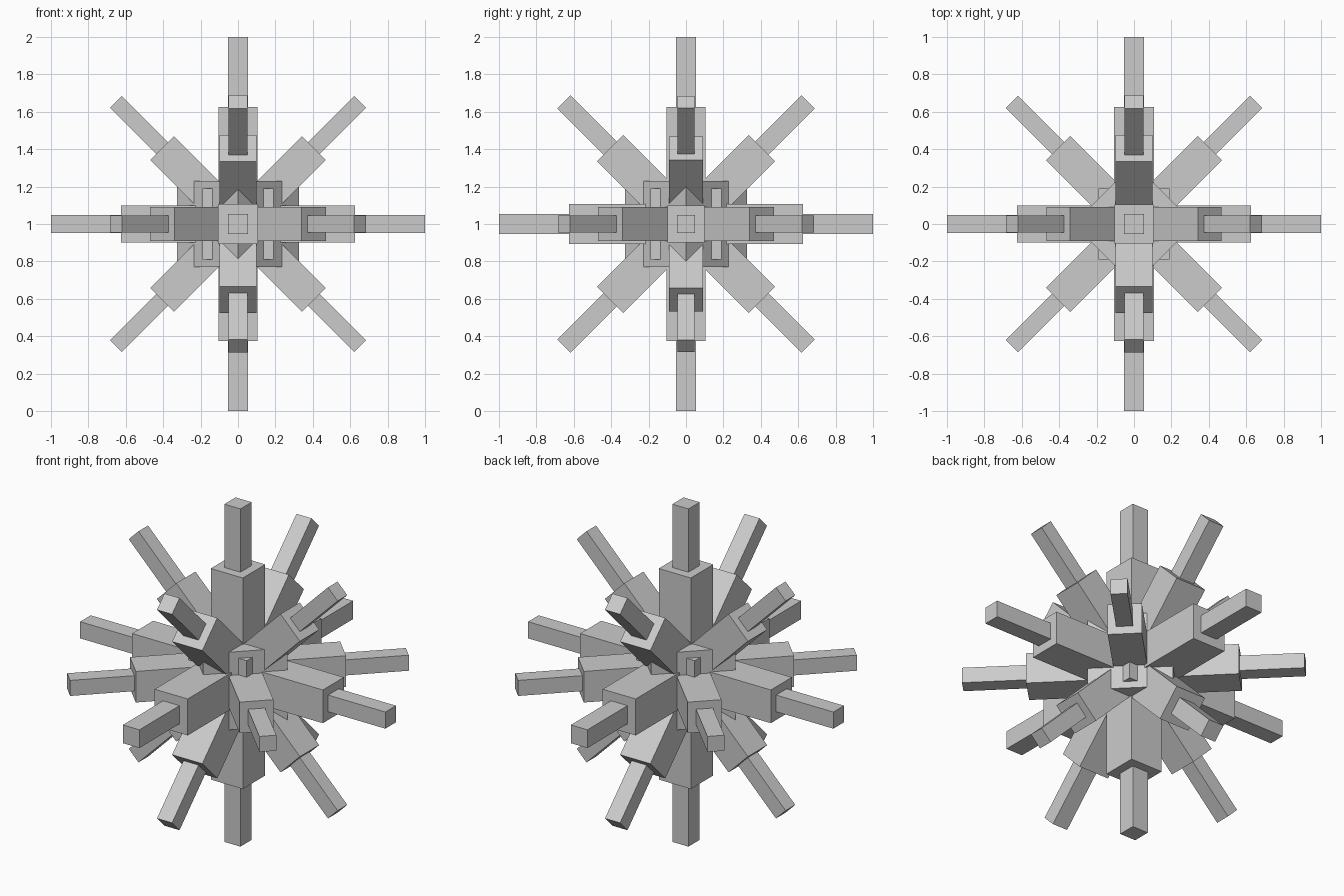
import bpy
from math import pi
from mathutils import Matrix, Vector

cube = bpy.data.objects.get("Cube")
if cube:
    bpy.data.objects.remove(cube, do_unlink=True)

grey = bpy.data.materials.new("light_grey")
grey.use_nodes = True
colour = (0.6, 0.6, 0.6, 1)
grey.diffuse_color = colour
grey.node_tree.nodes["Principled BSDF"].inputs["Base Color"].default_value = colour

CENTRE = Vector((0, 0, 1))


def box(name, half_size, rotation=Matrix.Identity(4)):
    """Box about the centre of the burst, with the given half sizes."""
    bpy.ops.mesh.primitive_cube_add(size=2)
    ob = bpy.context.object
    ob.name = name
    ob.data.transform(rotation @ Matrix.Diagonal((*half_size, 1)))
    ob.location = CENTRE
    ob.data.materials.append(grey)


def spike(name, rotation, thick_reach, thin_reach, half_width):
    """Thick bar through the centre with a thin bar showing at both ends."""
    box(name + "_thick_bar", (thick_reach, half_width, half_width), rotation)
    box(name + "_thin_bar", (thin_reach, half_width / 2, half_width / 2), rotation)


# Core: an upright cube and a larger one turned about the vertical
box("inner_core", (0.19, 0.19, 0.19))
box("turned_core", (0.23, 0.23, 0.23), Matrix.Rotation(pi / 4, 4, "Z"))

# Spikes along the three axes
turn_y = Matrix.Rotation(pi / 2, 4, "Z")
turn_z = Matrix.Rotation(pi / 2, 4, "Y")
spike("side_spike", Matrix.Identity(4), 0.625, 1, 0.0985)
spike("front_spike", turn_y, 0.625, 1, 0.108)
spike("upright_spike", turn_z, 0.625, 1, 0.105)

# Diagonal spikes, a crossed pair in each plane
for tag, angle in (("a", pi / 4), ("b", -pi / 4)):
    spike("level_diagonal_" + tag, Matrix.Rotation(angle, 4, "Z"), 0.573, 0.923, 0.092)
    spike("side_diagonal_" + tag, Matrix.Rotation(angle, 4, "Y"), 0.573, 0.923, 0.09)
    spike("front_diagonal_" + tag, Matrix.Rotation(angle, 4, "X") @ turn_y,
          0.573, 0.923, 0.099)
